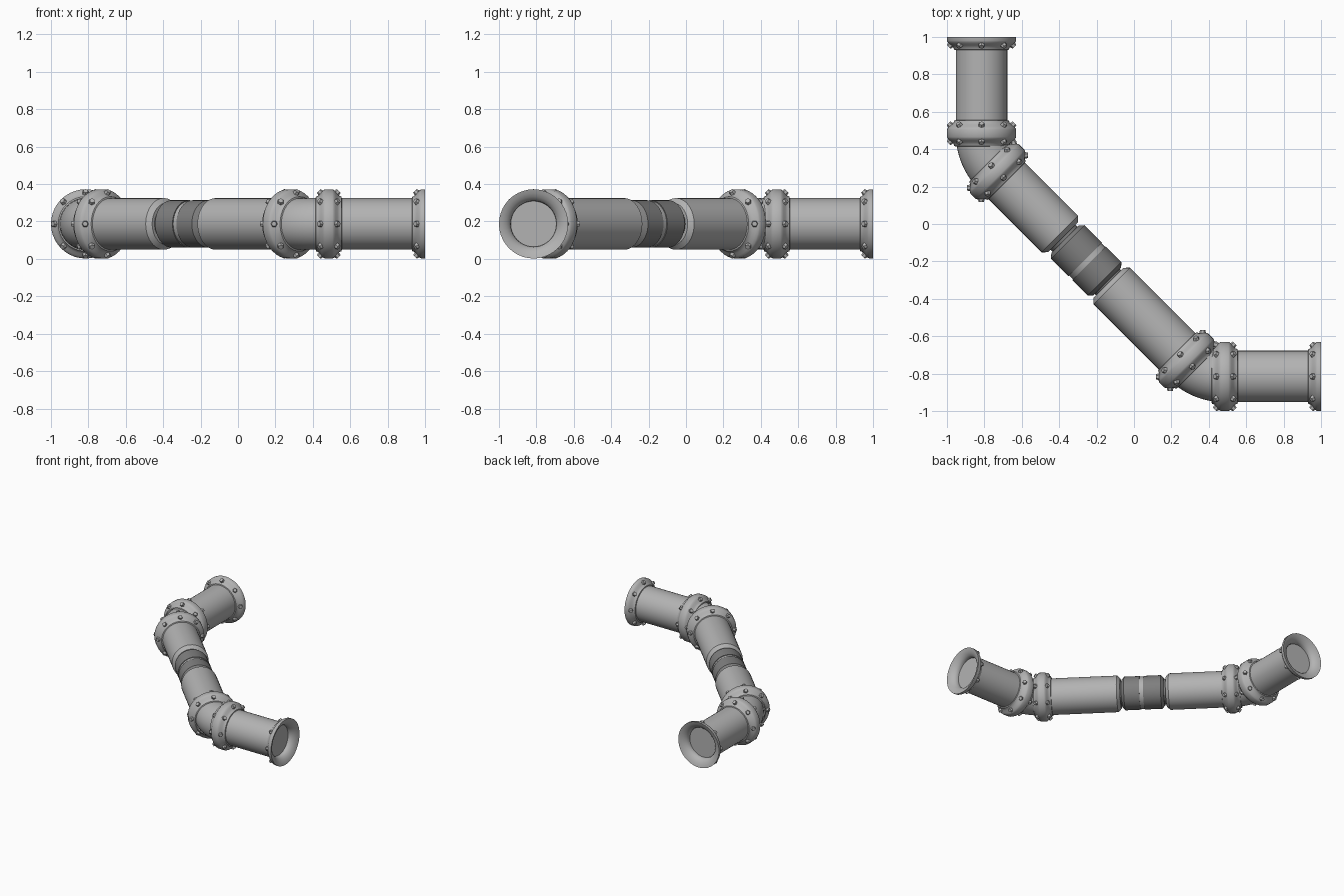
import bpy, bmesh
from math import pi, cos, sin, radians
from mathutils import Vector, Matrix

cube = bpy.data.objects.get("Cube")
if cube:
    bpy.data.objects.remove(cube, do_unlink=True)

SEG = 40
AXIS_Z = 0.187      # height of the pipe centreline
PIPE_R = 0.138
RIM_R = 0.185
DIAG = Vector((1, -1, 0)).normalized()
MID = Vector((-0.225, -0.225, AXIS_Z))


def material(name, value):
    m = bpy.data.materials.new(name)
    m.use_nodes = True
    m.diffuse_color = (value, value, value, 1)
    m.node_tree.nodes["Principled BSDF"].inputs["Base Color"].default_value = m.diffuse_color
    return m


STEEL = material("steel grey", 0.45)
DARK = material("dark grey", 0.21)


def finish(bm, name, mat):
    bmesh.ops.recalc_face_normals(bm, faces=bm.faces)
    mesh = bpy.data.meshes.new(name)
    bm.to_mesh(mesh)
    bm.free()
    ob = bpy.data.objects.new(name, mesh)
    bpy.context.collection.objects.link(ob)
    mesh.materials.append(mat)
    bpy.ops.object.select_all(action='DESELECT')
    ob.select_set(True)
    bpy.context.view_layer.objects.active = ob
    bpy.ops.object.shade_smooth_by_angle(angle=radians(32))
    return ob


def frame(loc, direction):
    """Local z runs along the given direction."""
    return Matrix.Translation(loc) @ direction.to_track_quat('Z', 'Y').to_matrix().to_4x4()


def lathe(name, profile, loc, direction, mat):
    """Revolve (distance, radius) pairs around the direction."""
    bm = bmesh.new()
    verts = [bm.verts.new((r, 0, t)) for t, r in profile]
    edges = [bm.edges.new(pair) for pair in zip(verts, verts[1:])]
    bmesh.ops.spin(bm, geom=verts + edges, cent=(0, 0, 0), axis=(0, 0, 1),
                   angle=2 * pi, steps=SEG, use_duplicate=False)
    bmesh.ops.remove_doubles(bm, verts=bm.verts, dist=0.0005)
    bm.transform(frame(loc, direction))
    return finish(bm, name, mat)


def bolts(name, loc, direction):
    """Eight tapered hexagonal bolt heads on the flared side of a flange."""
    bm = bmesh.new()
    for i in range(8):
        a = i * pi / 4
        out = Vector((cos(a), sin(a), 1)).normalized()
        pos = Vector((0.165 * cos(a), 0.165 * sin(a), 0.042))
        bmesh.ops.create_cone(bm, cap_ends=True, segments=6, radius1=0.022, radius2=0.014,
                              depth=0.032, matrix=frame(pos, out))
    bm.transform(frame(loc, direction))
    finish(bm, name, STEEL)


FLARE = [(0, RIM_R), (0.02, RIM_R), (0.028, 0.181), (0.037, 0.172),
         (0.047, 0.159), (0.057, 0.15), (0.068, 0.146), (0.07, PIPE_R)]
FUNNEL = [(0.06, 0), (0.06, 0.122), (0.045, 0.123), (0.03, 0.131),
          (0.017, 0.146), (0.006, 0.165)]


def flange(name, loc, direction, funnel=False):
    lathe(name, (FUNNEL if funnel else []) + FLARE, loc, direction, STEEL)
    bolts(name + "_bolts", loc, direction)


def joint(name, loc, direction):
    """Two flanges mated face to face."""
    flange(name + "_a", loc, direction)
    flange(name + "_b", loc, -direction)


def elbow(name, loc, direction, centre, angle):
    bm = bmesh.new()
    bmesh.ops.create_circle(bm, segments=SEG, radius=PIPE_R, matrix=frame(loc, direction))
    bmesh.ops.spin(bm, geom=bm.verts[:] + bm.edges[:], cent=centre, axis=(0, 0, 1),
                   angle=angle, steps=10, use_duplicate=False)
    finish(bm, name, STEEL)


# Both arms are alike, swapped across the x = y plane
for arm, swap, inner in (("back", False, 0.218), ("left", True, 0.126)):
    def at(x, y, z=AXIS_Z):
        return Vector((y, x, z)) if swap else Vector((x, y, z))

    down = at(0, -1, 0)
    diag = -DIAG if swap else DIAG
    end, bend, low = at(-0.815, 1), at(-0.815, 0.485), at(-0.73, 0.28)
    flange(arm + "_end_flange", end, down, funnel=True)
    lathe(arm + "_end_pipe", [(0.06, PIPE_R), (0.515, PIPE_R)], end, down, STEEL)
    joint(arm + "_outer_joint", bend, down)
    elbow(arm + "_elbow", bend, down, at(-0.525, 0.485), radians(-45 if swap else 45))
    joint(arm + "_inner_joint", low, diag)
    # Diagonal pipe with a chamfered inner end
    lathe(arm + "_diagonal_pipe",
          [(-0.714, PIPE_R), (-inner - 0.024, PIPE_R), (-inner, 0.113), (-inner, 0)],
          MID, diag, STEEL)

# Coupling in the middle of the diagonal run
lathe("coupling_core", [(-0.23, 0.095), (0.14, 0.095)], MID, DIAG, DARK)
lathe("coupling_back", [(-0.203, 0), (-0.203, 0.104), (-0.182, 0.127), (-0.05, 0.127), (-0.05, 0)],
      MID, DIAG, DARK)
lathe("coupling_band", [(-0.05, 0.122), (-0.021, 0.122)], MID, DIAG, STEEL)
lathe("coupling_front", [(-0.021, 0), (-0.021, 0.127), (0.096, 0.127), (0.117, 0.104), (0.117, 0)],
      MID, DIAG, DARK)
